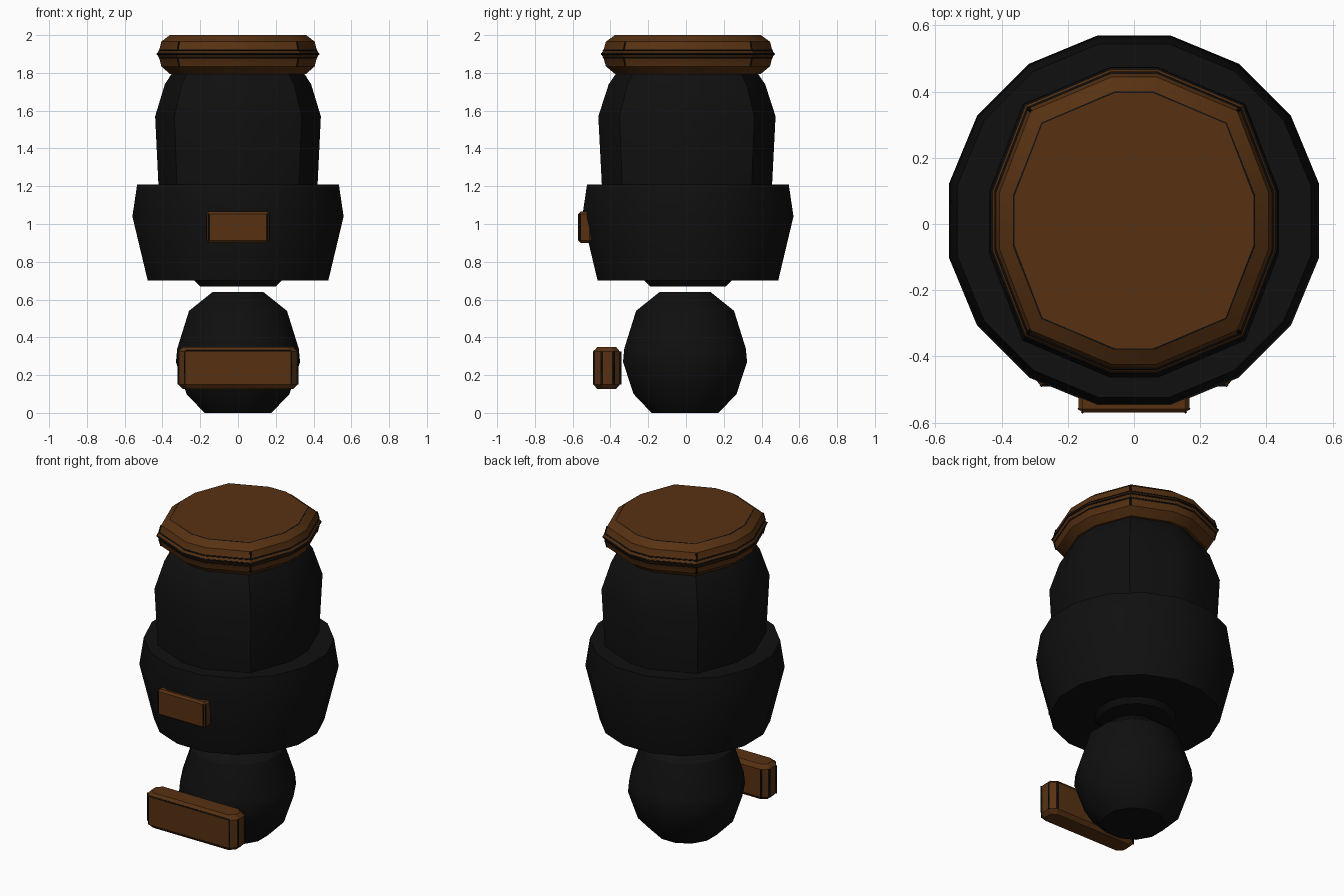
import bpy, bmesh, math
from mathutils import Vector

cube = bpy.data.objects.get("Cube")
if cube:
    bpy.data.objects.remove(cube)


def material(name, color):
    m = bpy.data.materials.new(name)
    m.use_nodes = True
    m.diffuse_color = color
    m.node_tree.nodes["Principled BSDF"].inputs["Base Color"].default_value = color
    return m


black = material("black", (0.005, 0.005, 0.005, 1))
brown = material("brown", (0.095, 0.031, 0.006, 1))


def add_mesh(name, bm, mat, smooth=30):
    bmesh.ops.recalc_face_normals(bm, faces=bm.faces)
    mesh = bpy.data.meshes.new(name)
    bm.to_mesh(mesh)
    bm.free()
    mesh.materials.append(mat)
    ob = bpy.data.objects.new(name, mesh)
    bpy.context.collection.objects.link(ob)
    bpy.ops.object.select_all(action="DESELECT")
    ob.select_set(True)
    bpy.context.view_layer.objects.active = ob
    bpy.ops.object.shade_smooth_by_angle(angle=math.radians(smooth))
    return ob


def loft(name, outline, profile, mat, cy=0.01):
    """Stack scaled copies of an outline; profile holds (scale, height)."""
    bm = bmesh.new()
    rings = [[bm.verts.new((x * s, y * s + cy, z)) for x, y in outline] for s, z in profile]
    n = len(outline)
    for a, b in zip(rings, rings[1:]):
        for i in range(n):
            j = (i + 1) % n
            bm.faces.new((a[i], a[j], b[j], b[i]))
    bm.faces.new(rings[0][::-1])
    bm.faces.new(rings[-1])
    return add_mesh(name, bm, mat)


def seam(name, points, cyclic=False, radius=0.005):
    """Thin dark line following points."""
    cu = bpy.data.curves.new(name, "CURVE")
    cu.dimensions = "3D"
    cu.bevel_depth = radius
    cu.bevel_resolution = 0
    cu.use_fill_caps = True
    sp = cu.splines.new("POLY")
    sp.points.add(len(points) - 1)
    for p, co in zip(sp.points, points):
        p.co = (*co, 1)
    sp.use_cyclic_u = cyclic
    cu.materials.append(black)
    bpy.context.collection.objects.link(bpy.data.objects.new(name, cu))


def block(name, center, size, bevel, mat):
    bm = bmesh.new()
    bmesh.ops.create_cube(bm, size=1)
    for v in bm.verts:
        v.co = Vector(a * b for a, b in zip(v.co, size)) + Vector(center)
    bmesh.ops.bevel(bm, geom=bm.edges[:], offset=bevel, segments=1, affect="EDGES")
    return add_mesh(name, bm, mat)


def regular(n, r):
    return [(r * math.cos((i + 0.5) * math.tau / n), r * math.sin((i + 0.5) * math.tau / n))
            for i in range(n)]


# Twelve-sided outline shared by cap and upper body
quarter = [(0.43, 0.09), (0.33, 0.35), (0.07, 0.46)]
half = quarter + [(-x, y) for x, y in quarter[::-1]]
outline = half + [(-x, -y) for x, y in half]

# Body
loft("foot_ball", regular(12, 0.34),
     [(0.54, 0), (0.83, 0.1), (1, 0.27), (0.98, 0.34), (0.79, 0.54), (0.41, 0.64)], black, -0.005)
loft("wide_middle", regular(16, 0.57),
     [(0.855, 0.7), (1, 1.04), (0.955, 1.21)], black)
loft("middle_underside_disc", regular(16, 0.57), [(0.36, 0.67), (0.42, 0.705)], black)
loft("upper_body", outline,
     [(0.97, 1.15), (0.98, 1.21), (1.02, 1.57), (0.9, 1.74), (0.78, 1.82)], black, 0.005)

# Cap with its seams
loft("cap", outline,
     [(0.84, 1.795), (0.945, 1.835), (0.97, 1.88), (1, 1.9), (0.97, 1.92),
      (0.945, 1.965), (0.84, 2.0)], brown)
for name, s, z in (("cap_top_seam", 0.84, 1.996), ("cap_upper_seam", 0.97, 1.92),
                   ("cap_rim_seam", 0.995, 1.9), ("cap_lower_seam", 0.97, 1.88)):
    seam(name, [(x * s, y * s + 0.01, z) for x, y in outline], True)
for sx in (-1, 1):
    for sy in (-1, 1):
        for z0, z1 in ((1.835, 1.88), (1.92, 1.965)):
            s0, s1 = (0.945, 0.97) if z0 < 1.9 else (0.97, 0.945)
            seam("cap_corner_seam", [(sx * 0.33 * s, sy * 0.35 * s + 0.01, z)
                                     for s, z in ((s0, z0), (s1, z1))])

# Badge plate on the middle
block("front_plate", (0, -0.535, 0.983), (0.335, 0.07, 0.165), 0.012, brown)
for sx in (-1, 1):
    seam("plate_seam", [(sx * 0.155, -0.568, 0.912), (sx * 0.155, -0.568, 1.053)])
    seam("plate_side_seam", [(sx * 0.165, -0.558, 0.912), (sx * 0.165, -0.558, 1.053)])

# Front bar with chamfered ends
bar = [(0.28, -0.49), (0.315, -0.45), (0.315, -0.385), (0.28, -0.35)]
bar += [(-x, y) for x, y in bar[::-1]]
bm = bmesh.new()
rings = [[bm.verts.new((x * s, -0.42 + (y + 0.42) * t, z)) for x, y in bar]
         for s, t, z in ((0.93, 0.72, 0.127), (1, 1, 0.15), (1, 1, 0.325), (0.93, 0.72, 0.348))]
for a, b in zip(rings, rings[1:]):
    for i in range(len(bar)):
        j = (i + 1) % len(bar)
        bm.faces.new((a[i], a[j], b[j], b[i]))
bm.faces.new(rings[0])
bm.faces.new(rings[-1])
add_mesh("front_bar", bm, brown)
for x, y in bar:
    seam("bar_corner_seam", [(x, y + 0.003, 0.15), (x, y + 0.003, 0.325)], radius=0.006)
seam("bar_top_seam", [(x * 0.995, y + 0.004, 0.327) for x, y in (bar[-1], bar[0])])
